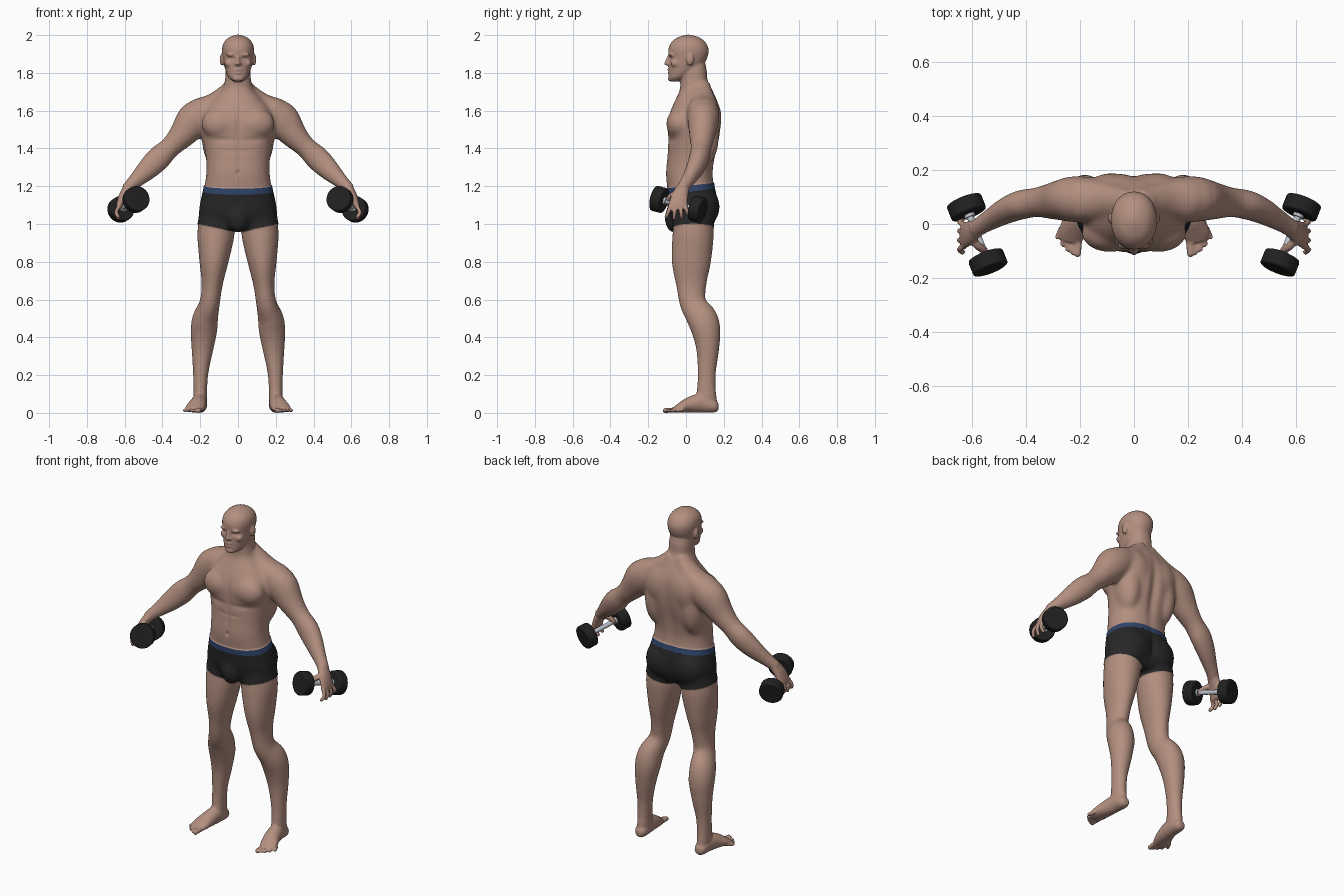
import bpy, bmesh
from math import cos, sin, pi, exp
from mathutils import Vector, Matrix

if "Cube" in bpy.data.objects:
    bpy.data.objects.remove(bpy.data.objects["Cube"])

X, Y, Z = Vector((1, 0, 0)), Vector((0, 1, 0)), Vector((0, 0, 1))
SIDES = (1, -1)


def material(name, colour, rough=0.6):
    mat = bpy.data.materials.new(name)
    mat.use_nodes = True
    mat.diffuse_color = (*colour, 1)
    shader = mat.node_tree.nodes["Principled BSDF"]
    shader.inputs["Base Color"].default_value = (*colour, 1)
    shader.inputs["Roughness"].default_value = rough
    return mat


skin = material("skin", (0.45, 0.275, 0.215))
black_cloth = material("black cloth", (0.02, 0.02, 0.021))
blue_band = material("blue waistband", (0.03, 0.06, 0.15))
rubber = material("black rubber", (0.015, 0.015, 0.015))
steel = material("steel", (0.5, 0.53, 0.58), 0.4)


def spline(keys, steps=5):
    """Catmull-Rom interpolation through rows of numbers."""
    rows, last = [], len(keys) - 1
    for i in range(last):
        quad = [keys[min(max(i + k, 0), last)] for k in (-1, 0, 1, 2)]
        for j in range(steps):
            t = j / steps
            rows.append([0.5 * (2 * b + (c - a) * t + (2 * a - 5 * b + 4 * c - d) * t * t
                                + (3 * b - a - 3 * c + d) * t ** 3)
                         for a, b, c, d in zip(*quad)])
    return rows + [list(keys[-1])]


def loft(bm, keys, side=1, ref=Y, level=False, power=2.0, segments=28):
    """Closed tube through keys of x, y, z and two half widths."""
    rows = spline(keys)
    centres = [Vector(r[:3]) for r in rows]
    rings = []
    for i, row in enumerate(rows):
        t = centres[min(i + 1, len(rows) - 1)] - centres[max(i - 1, 0)]
        t = Z if level else t.normalized()
        u = ref.cross(t).normalized()
        w = t.cross(u)
        ring = []
        for k in range(segments):
            c, s = cos(2 * pi * k / segments), sin(2 * pi * k / segments)
            stretch = (abs(c) ** power + abs(s) ** power) ** (-1 / power)
            p = centres[i] + (u * row[3] * c + w * row[4] * s) * stretch
            ring.append(bm.verts.new((p.x * side, p.y, p.z)))
        rings.append(ring)
    for low, high in zip(rings, rings[1:]):
        for k in range(segments):
            n = (k + 1) % segments
            bm.faces.new((low[k], low[n], high[n], high[k]))
    bm.faces.new(rings[0])
    bm.faces.new(rings[-1])


def blob(bm, centre, radii, side=1):
    c = Vector((centre[0] * side, centre[1], centre[2]))
    bmesh.ops.create_uvsphere(bm, u_segments=24, v_segments=16, radius=1,
                              matrix=Matrix.LocRotScale(c, None, Vector(radii)))


def digit(bm, points, radius, side, ref=Y):
    """Finger or toe with a round tip."""
    loft(bm, [(*p, radius, radius) for p in points], side, ref, segments=12)
    blob(bm, points[-1], [radius] * 3, side)


def stack(rows):
    """Centre line rows from z, half width, front y, back y."""
    return [(0, (f + b) / 2, z, w, (b - f) / 2) for z, w, f, b in rows]


bm = bmesh.new()

# Torso and neck
loft(bm, stack([(.98, .13, -.06, .125), (1.05, .2, -.085, .16), (1.12, .195, -.095, .165),
                (1.2, .178, -.101, .15), (1.27, .168, -.107, .144), (1.35, .17, -.1, .155),
                (1.45, .187, -.095, .178), (1.53, .195, -.1, .187), (1.6, .18, -.082, .183),
                (1.66, .13, -.055, .165), (1.71, .085, -.033, .14), (1.76, .069, -.03, .115),
                (1.81, .066, -.03, .11), (1.86, .06, -.02, .1)]), level=True, power=2.3)
blob(bm, (0, -.062, 1.03), (.055, .048, .075))

# Head
loft(bm, stack([(1.755, .025, -.08, -.035), (1.772, .047, -.09, .0), (1.8, .062, -.092, .05),
                (1.84, .074, -.092, .09), (1.88, .081, -.091, .113), (1.92, .085, -.094, .12),
                (1.955, .078, -.082, .108), (1.982, .056, -.055, .08),
                (1.996, .028, -.02, .045), (2.002, .006, .006, .016)]), level=True, power=2.15)
loft(bm, [(0, -.086, 1.89, .009, .01), (0, -.095, 1.87, .009, .011), (0, -.101, 1.85, .012, .012)])
blob(bm, (0, -.103, 1.849), (.012, .013, .01))
blob(bm, (0, -.088, 1.815), (.022, .011, .008))
blob(bm, (0, -.087, 1.8), (.02, .011, .008))
blob(bm, (0, -.081, 1.77), (.028, .015, .016))

for s in SIDES:
    # Face halves and ears
    blob(bm, (.032, -.079, 1.896), (.03, .015, .01), s)
    blob(bm, (.048, -.054, 1.85), (.024, .028, .022), s)
    blob(bm, (.011, -.094, 1.847), (.008, .01, .008), s)
    blob(bm, (.085, .022, 1.87), (.012, .02, .032), s)

    # Chest, back, shoulder yoke and glutes
    blob(bm, (.09, -.035, 1.53), (.105, .07, .085), s)
    blob(bm, (.12, .09, 1.46), (.072, .085, .16), s)
    blob(bm, (.085, .105, 1.56), (.105, .084, .13), s)
    blob(bm, (.08, .08, 1.09), (.112, .095, .11), s)
    loft(bm, [(.02, .08, 1.73, .045, .05), (.12, .09, 1.643, .055, .07),
              (.2, .09, 1.595, .075, .085)], s)

    # Arm
    loft(bm, [(.14, .09, 1.6, .06, .08), (.22, .092, 1.56, .096, .086), (.3, .085, 1.465, .071, .068),
              (.36, .08, 1.405, .056, .055), (.42, .07, 1.348, .065, .054),
              (.48, .045, 1.288, .057, .047), (.54, .01, 1.23, .04, .037),
              (.59, -.02, 1.185, .029, .031)], s)

    # Hand hanging round the bar
    loft(bm, [(.575, -.012, 1.2, .03, .031), (.607, -.032, 1.15, .023, .044),
              (.627, -.042, 1.1, .018, .049), (.632, -.043, 1.08, .013, .046)], s)
    for k in range(4):
        y, spread = -.083 + k * .0265, (k - 1.5) * .007
        drop = (.006, 0, .002, .014)[k]
        digit(bm, [(.626, y, 1.1), (.645, y + spread, 1.063),
                   (.634, y + 2 * spread, 1.032 + drop)], .0105, s)
    digit(bm, [(.605, -.045, 1.16), (.578, -.08, 1.148), (.551, -.097, 1.12)], .0155, s)

    # Leg
    loft(bm, [(.11, .04, 1.06, .09, .1), (.117, .038, .95, .099, .109), (.128, .028, .8, .077, .104),
              (.137, .028, .68, .056, .081), (.15, .037, .58, .054, .07),
              (.173, .085, .5, .068, .081), (.181, .107, .43, .07, .076),
              (.189, .115, .33, .057, .06), (.197, .11, .22, .042, .049),
              (.2, .108, .13, .037, .05), (.2, .105, .05, .036, .06)], s)
    blob(bm, (.147, -.008, .6), (.036, .026, .05), s)
    blob(bm, (.15, .115, .44), (.037, .055, .085), s)

    # Foot and toes
    loft(bm, [(.2, .172, .032, .018, .018), (.2, .15, .034, .034, .034), (.204, .08, .05, .05, .041),
              (.214, .02, .042, .042, .046), (.227, -.025, .028, .028, .05),
              (.234, -.05, .02, .019, .046), (.237, -.064, .017, .014, .036)], s, ref=X)
    for k in range(5):
        root = Vector((.203 + k * .0165, -.045 + k * .008, .016))
        tip = Vector((.209 + k * .0188, -.11 + k * k * .0038, .012))
        digit(bm, [root, tip], .0135 if k == 0 else .009, s, ref=X)

# Fuse everything into one continuous skin
bmesh.ops.recalc_face_normals(bm, faces=bm.faces)
raw = bpy.data.meshes.new("body_parts")
bm.to_mesh(raw)
bm.free()
draft = bpy.data.objects.new("body_draft", raw)
bpy.context.collection.objects.link(draft)
remesh = draft.modifiers.new("fuse", "REMESH")
remesh.mode = "VOXEL"
remesh.voxel_size = 0.006
graph = bpy.context.evaluated_depsgraph_get()
mesh = bpy.data.meshes.new_from_object(draft.evaluated_get(graph))
bpy.data.objects.remove(draft)

bm = bmesh.new()
bm.from_mesh(mesh)


def relax(verts, times):
    for _ in range(times):
        bmesh.ops.smooth_vert(bm, verts=verts, factor=0.5,
                              use_axis_x=True, use_axis_y=True, use_axis_z=True)


broad = [v for v in bm.verts if .1 < v.co.z < 1.74 and abs(v.co.x) < .55]
trunk = [v for v in broad if abs(v.co.x) < .3 and v.co.z > .95]
relax(broad, 13)
relax(trunk, 20)

# Soft grooves: centre, reach, push along y
grooves = [
    ((0, .18, 1.43), (.028, .08, .18), -.016),      # spine
    ((0, .17, 1.08), (.02, .06, .08), -.012),       # glute cleft
    ((0, -.1, 1.53), (.015, .05, .06), .007),       # breastbone
    ((0, -.1, 1.36), (.012, .04, .1), .005),        # belly line
    ((0, -.105, 1.27), (.009, .03, .011), .01),     # navel
    ((.09, -.1, 1.445), (.075, .04, .014), .006),   # under the chest
    ((.04, -.1, 1.385), (.035, .04, .01), .003),    # upper abdomen
    ((.033, -.088, 1.876), (.018, .03, .008), .008),  # eye sockets
    ((0, -.1, 1.808), (.022, .02, .004), .004),     # mouth
]
for v in bm.verts:
    p = Vector((abs(v.co.x), v.co.y, v.co.z))
    for centre, reach, push in grooves:
        d = sum(((a - c) / r) ** 2 for a, c, r in zip(p, centre, reach))
        if d < 6:
            v.co.y += push * exp(-d)
relax(bm.verts, 1)

# Rest the soles on the floor
bmesh.ops.translate(bm, verts=bm.verts, vec=-Z * min(v.co.z for v in bm.verts))

# Cut clean borders for the trunks and waistband
TOP, SEAM, LEAN, HEM, FLARE = 1.2, 1.168, 0.12, 0.955, 0.22
cuts = [((0, 0, TOP), (0, -LEAN, 1)), ((0, 0, SEAM), (0, -LEAN, 1)),
        ((0, 0, HEM), (-FLARE, 0, 1)), ((0, 0, HEM), (FLARE, 0, 1))]
for point, normal in cuts:
    bmesh.ops.bisect_plane(bm, geom=bm.verts[:] + bm.edges[:] + bm.faces[:], dist=1e-5,
                           plane_co=point, plane_no=normal)
worn = set()
for f in bm.faces:
    f.smooth = True
    f.material_index = 0
    c = f.calc_center_median()
    height = c.z - LEAN * c.y
    if abs(c.x) < .3 and c.z > HEM + FLARE * abs(c.x) and height < TOP:
        f.material_index = 2 if height > SEAM else 1
        worn.update(f.verts)
bm.normal_update()
for v in worn:
    v.co += v.normal * 0.004
mesh.name = "body"
mesh.materials.clear()
for mat in (skin, black_cloth, blue_band):
    mesh.materials.append(mat)
bm.to_mesh(mesh)
bm.free()
bpy.context.collection.objects.link(bpy.data.objects.new("body", mesh))


def cylinder(name, centre, axis, radius, depth, mat, chamfer=0.0):
    bpy.ops.mesh.primitive_cylinder_add(vertices=40, radius=radius, depth=depth, location=centre)
    ob = bpy.context.object
    ob.name = name
    ob.rotation_euler = axis.to_track_quat("Z", "Y").to_euler()
    ob.data.materials.append(mat)
    if chamfer:
        bevel = ob.modifiers.new("chamfer", "BEVEL")
        bevel.width, bevel.segments = chamfer, 2
    bpy.ops.object.shade_smooth_by_angle()


# Dumbbells
for s, label in zip(SIDES, ("left", "right")):
    front, back = Vector((.54 * s, -.142, 1.13)), Vector((.62 * s, .062, 1.078))
    axis = back - front
    cylinder(label + "_dumbbell_bar", (front + back) / 2, axis, .013, axis.length, steel)
    for end, spot, inward in (("front", front, 1), ("back", back, -1)):
        cylinder(f"{label}_{end}_weight", spot, axis, .068, .058, rubber, .007)
        cylinder(f"{label}_{end}_collar", spot + axis.normalized() * .034 * inward,
                 axis, .02, .014, steel)
